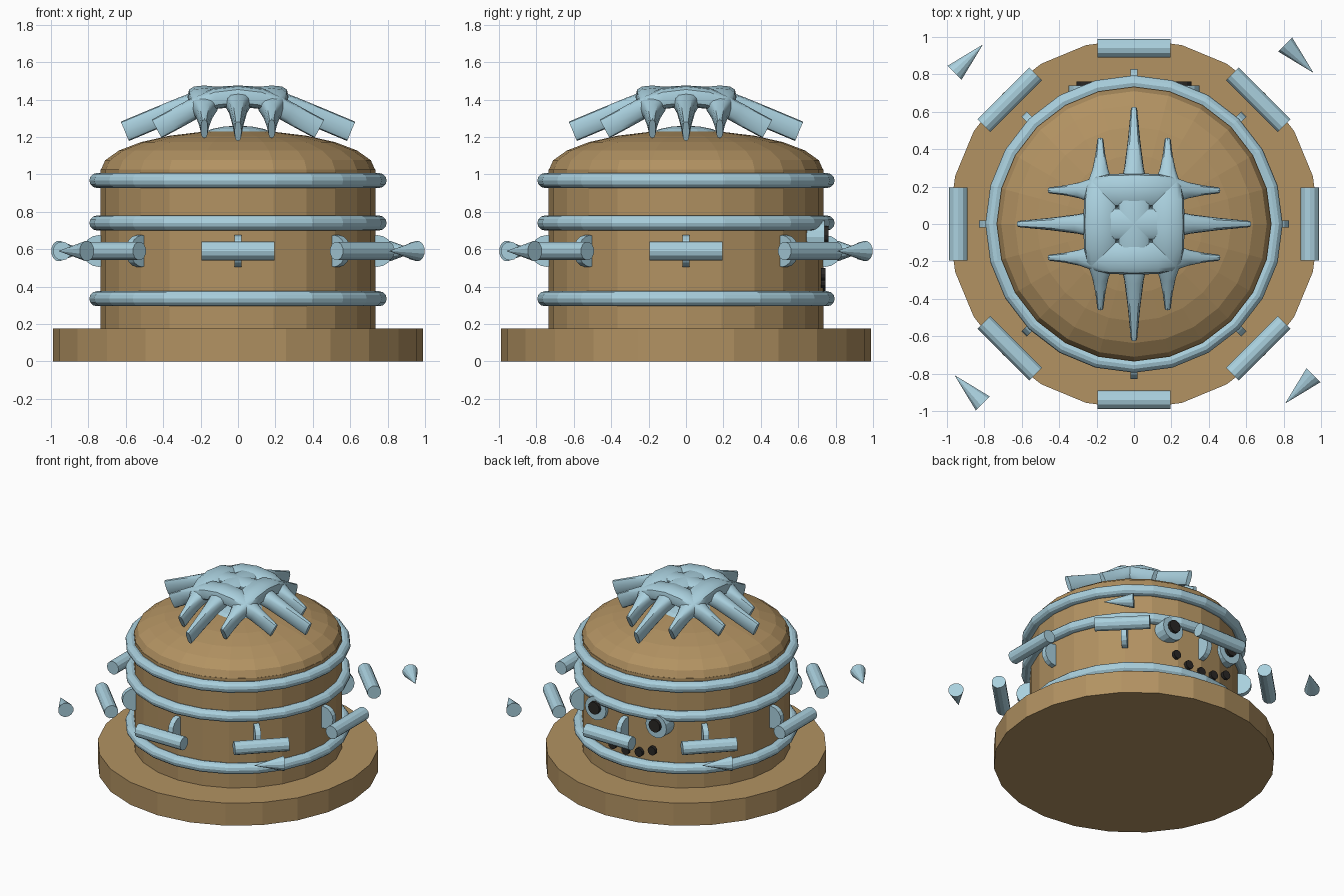
import bpy, bmesh, math
from math import sin, cos, pi, radians
from mathutils import Vector, Matrix

if "Cube" in bpy.data.objects:
    bpy.data.objects.remove(bpy.data.objects["Cube"])


def material(name, rgb):
    m = bpy.data.materials.new(name)
    m.diffuse_color = (*rgb, 1)
    m.use_nodes = True
    m.node_tree.nodes["Principled BSDF"].inputs["Base Color"].default_value = m.diffuse_color
    return m


TAN = material("tan", (0.445, 0.288, 0.122))
BLUE = material("pale_blue", (0.40, 0.63, 0.73))
BLACK = material("charcoal", (0.022, 0.020, 0.018))


def finish(bm, name, mat, smooth=None):
    bmesh.ops.recalc_face_normals(bm, faces=bm.faces)
    me = bpy.data.meshes.new(name)
    bm.to_mesh(me)
    bm.free()
    ob = bpy.data.objects.new(name, me)
    bpy.context.collection.objects.link(ob)
    me.materials.append(mat)
    if smooth:
        bpy.ops.object.select_all(action='DESELECT')
        ob.select_set(True)
        bpy.context.view_layer.objects.active = ob
        bpy.ops.object.shade_smooth_by_angle(angle=radians(smooth))
    return ob


def rod(name, centre, axis, length, r1, r2, sides, mat):
    """Cylinder or cone along any axis."""
    bm = bmesh.new()
    rot = Vector((0, 0, 1)).rotation_difference(Vector(axis)).to_matrix().to_4x4()
    bmesh.ops.create_cone(bm, cap_ends=True, segments=sides, radius1=r1, radius2=r2,
                          depth=length, matrix=Matrix.Translation(centre) @ rot)
    return finish(bm, name, mat)


def ball(name, centre, scale, mat, u=24, v=12):
    bm = bmesh.new()
    bmesh.ops.create_uvsphere(bm, u_segments=u, v_segments=v, radius=1,
                              matrix=Matrix.Translation(centre) @ Matrix.Diagonal((*scale, 1)))
    return finish(bm, name, mat)


def ring(name, z, major, minor, seg=24, sec=12):
    bm = bmesh.new()
    loops = []
    for i in range(seg):
        a = 2 * pi * i / seg
        loops.append([bm.verts.new(((major + minor * cos(t)) * cos(a),
                                    (major + minor * cos(t)) * sin(a), z + minor * sin(t)))
                      for t in (2 * pi * j / sec for j in range(sec))])
    for i in range(seg):
        p, q = loops[i], loops[(i + 1) % seg]
        for j in range(sec):
            k = (j + 1) % sec
            bm.faces.new((p[j], q[j], q[k], p[k]))
    return finish(bm, name, BLUE)


def bow_arm(name, half, angle, offset):
    """Arched bow strip: wide in the middle, tapering to both ends."""
    stations = [(-r, z, w) for r, z, w in reversed(half[1:])] + half
    rot = Matrix.Rotation(angle, 3, 'Z')
    bm = bmesh.new()
    loops, n = [], 12
    for i, (x, z, w) in enumerate(stations):
        a, b = stations[max(i - 1, 0)], stations[min(i + 1, len(stations) - 1)]
        t = math.atan2(b[1] - a[1], b[0] - a[0])
        loop = []
        for j in range(n):
            c, s = cos(2 * pi * j / n), sin(2 * pi * j / n)
            y = offset + w * math.copysign(abs(c) ** 0.7, c)
            h = 0.056 * math.copysign(abs(s) ** 0.7, s)
            loop.append(bm.verts.new(rot @ Vector((x - h * sin(t), y, z + h * cos(t)))))
        loops.append(loop)
    for p, q in zip(loops, loops[1:]):
        for j in range(n):
            k = (j + 1) % n
            bm.faces.new((p[j], q[j], q[k], p[k]))
    bm.faces.new(loops[0])
    bm.faces.new(loops[-1])
    return finish(bm, name, BLUE, 40)


# Base, body and domed top
rod("base", (0, 0, 0.0875), (0, 0, 1), 0.175, 0.99, 0.99, 24, TAN)
rod("body", (0, 0, 0.60), (0, 0, 1), 0.85, 0.735, 0.735, 24, TAN)
ball("dome", (0, 0, 1.02), (0.735, 0.735, 0.215), TAN)

# Piping rings
for i, z in enumerate((0.335, 0.74, 0.967)):
    ring(f"ring_{i}", z, 0.755, 0.04)

# Floating rods and the discs set in the body behind them
for i in range(8):
    a = i * pi / 4
    d, t = Vector((cos(a), sin(a), 0)), Vector((-sin(a), cos(a), 0))
    up = Vector((0, 0, 0.59))
    rod(f"floating_rod_{i}", d * 0.94 + up, t, 0.39, 0.05, 0.05, 12, BLUE)
    rod(f"side_disc_{i}", d * 0.745 + up, t, 0.04, 0.085, 0.085, 16, BLUE)

# Floating corner cones, pointing clockwise
for i in range(4):
    a = pi / 4 + i * pi / 2
    rod(f"corner_cone_{i}", (1.25 * cos(a), 1.25 * sin(a), 0.59), (sin(a), -cos(a), 0),
        0.215, 0.055, 0, 12, BLUE)

# Bow on top: three strips each way
LONG = [(0, 1.419, 0.09), (0.12, 1.413, 0.088), (0.2, 1.395, 0.075),
        (0.3, 1.357, 0.052), (0.45, 1.295, 0.033), (0.605, 1.23, 0.018)]
SHORT = [(0, 1.419, 0.09), (0.12, 1.405, 0.088), (0.2, 1.37, 0.075),
         (0.28, 1.327, 0.045), (0.36, 1.283, 0.028), (0.435, 1.243, 0.018)]
for angle, way in ((0, "x"), (pi / 2, "y")):
    bow_arm(f"bow_long_{way}", LONG, angle, 0)
    for s in (-1, 1):
        bow_arm(f"bow_short_{way}_{s}", SHORT, angle, s * 0.18)
ball("bow_knot", (0, 0, 1.2), (0.2, 0.2, 0.06), BLUE, 16, 8)

# Face on the back side: eyes and a dotted smile
for s in (-1, 1):
    rod(f"eye_{s}", (s * 0.26, 0.69, 0.665), (0, 1, 0), 0.10, 0.09, 0.09, 16, BLUE)
    rod(f"pupil_{s}", (s * 0.26, 0.75, 0.675), (0, 1, 0), 0.025, 0.048, 0.048, 12, BLACK)
for i in range(-2, 3):
    rod(f"smile_dot_{i + 2}", (i * 0.113, 0.735, 0.41 + 0.014 * i * i), (0, 1, 0),
        0.024, 0.033, 0.033, 12, BLACK)
